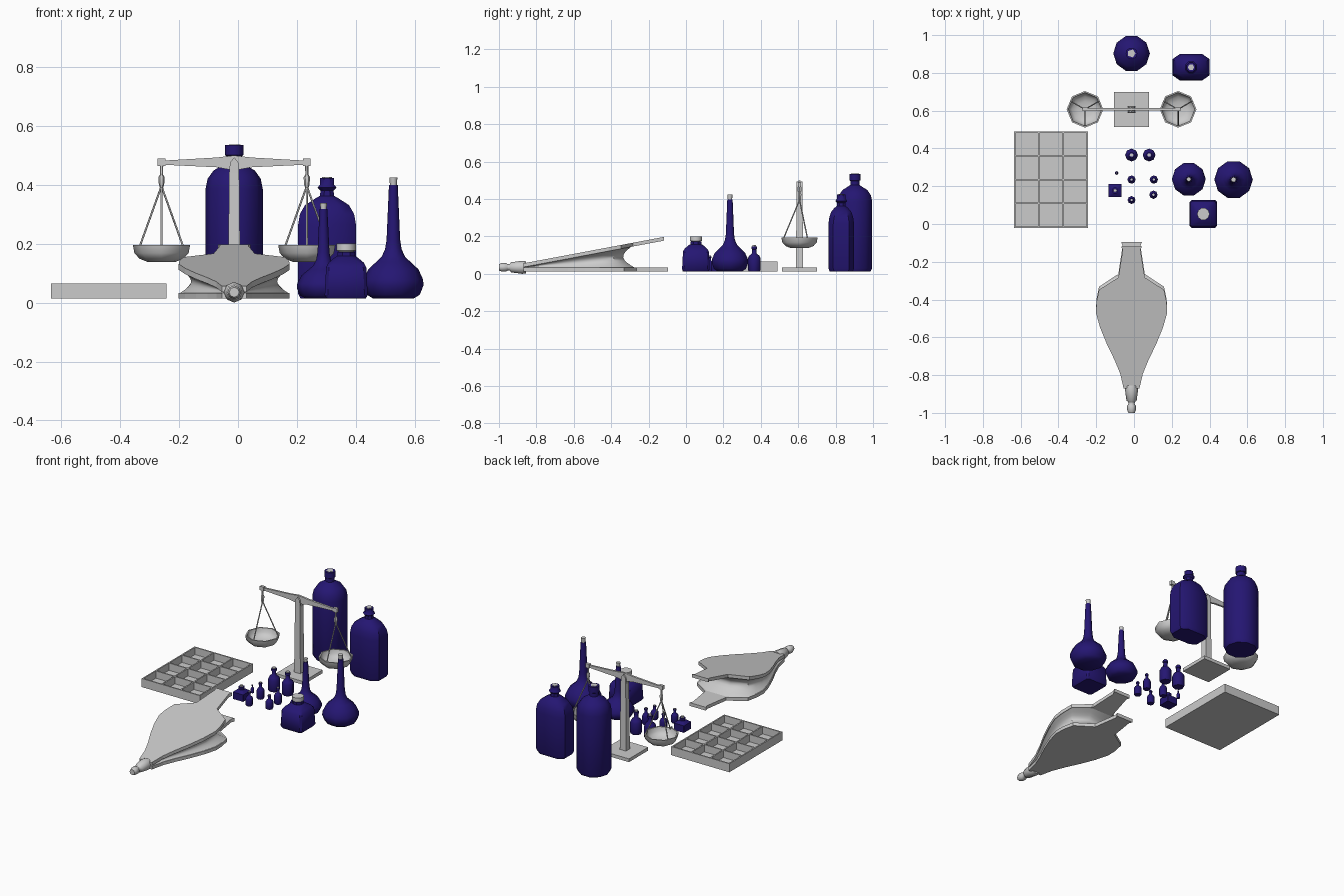
import bpy, bmesh
from math import sin, cos, pi, radians
from mathutils import Vector

if "Cube" in bpy.data.objects:
    bpy.data.objects.remove(bpy.data.objects["Cube"])

CX, Z0 = -0.013, 0.013
glass = bpy.data.materials.new("dark_blue_glass")
glass.diffuse_color = (0.018, 0.008, 0.17, 1)
glass.use_nodes = True
glass.node_tree.nodes["Principled BSDF"].inputs["Base Color"].default_value = glass.diffuse_color


def finish(bm, name, mat=None, smooth=None):
    bmesh.ops.recalc_face_normals(bm, faces=bm.faces)
    me = bpy.data.meshes.new(name)
    bm.to_mesh(me)
    bm.free()
    ob = bpy.data.objects.new(name, me)
    bpy.context.collection.objects.link(ob)
    if mat:
        me.materials.append(mat)
    if smooth:
        me.polygons.foreach_set("use_smooth", [True] * len(me.polygons))
        me.set_sharp_from_angle(angle=radians(smooth))
    return ob


def loft(name, rings, mat=None, smooth=None, caps=True):
    """Skin a list of equal-length point rings."""
    bm = bmesh.new()
    vs = [[bm.verts.new(p) for p in r] for r in rings]
    n = len(vs[0])
    for a, b in zip(vs, vs[1:]):
        for i in range(n):
            bm.faces.new((a[i], a[(i + 1) % n], b[(i + 1) % n], b[i]))
    if caps:
        bm.faces.new(vs[0])
        bm.faces.new(vs[-1])
    return finish(bm, name, mat, smooth)


def lathe(name, prof, at, n=8, mat=None, axis="z", smooth=50):
    rings = []
    for r, h in prof:
        ring = []
        for i in range(n):
            u, v = r * cos(2 * pi * i / n), r * sin(2 * pi * i / n)
            ring.append(Vector(at) + (Vector((u, v, h)) if axis == "z" else Vector((u, h, v))))
        rings.append(ring)
    return loft(name, rings, mat, smooth)


def octa(name, prof, at, mat=None):
    """Stack of chamfered rectangles: half width, half depth, height, corner factor."""
    rings = []
    for a, b, h, k in prof:
        q = [(a, b * k), (a * k, b), (-a * k, b), (-a, b * k)]
        q += [(-x, -y) for x, y in q]
        rings.append([(at[0] + x, at[1] + y, h) for x, y in q])
    return loft(name, rings, mat, 40)


def box(name, x0, x1, y0, y1, z0, z1):
    return loft(name, [[(x0, y0, z), (x1, y0, z), (x1, y1, z), (x0, y1, z)] for z in (z0, z1)])


def rod(name, p, q, r, n=5):
    p, q = Vector(p), Vector(q)
    rot = (q - p).to_track_quat("Z", "Y")
    loft(name, [[c + rot @ Vector((r * cos(2 * pi * i / n), r * sin(2 * pi * i / n), 0))
                 for i in range(n)] for c in (p, q)], smooth=80)


# compartment tray
tx0, tx1, ty0, ty1, tz = -0.635, -0.243, -0.02, 0.49, 0.065
w = 0.008
box("tray_floor", tx0, tx1, ty0, ty1, Z0, Z0 + 0.008)
for i in range(4):
    x = tx0 + (tx1 - tx0 - w) * i / 3
    box("tray_long_wall", x, x + w, ty0, ty1, Z0 + 0.008, tz)
for i in range(5):
    y = ty0 + (ty1 - ty0 - w) * i / 4
    box("tray_cross_wall", tx0 + w, tx1 - w, y, y + w, Z0 + 0.008, tz)

# large round bottle and oval bottle
lathe("large_bottle", [(.088, Z0), (.097, .03), (.097, .385), (.09, .42), (.07, .448), (.038, .467),
                       (.026, .475), (.026, .497), (.031, .50), (.031, .535)], (CX, .903, 0), 10, glass)
lathe("large_bottle_cork", [(.022, .52), (.022, .537)], (CX, .903, 0), 5)
K = 0.414
octa("oval_bottle", [(.09, .062, Z0, .62), (.098, .069, .03, .62), (.098, .069, .265, .62), (.092, .064, .30, .6),
                     (.075, .055, .33, .55), (.04, .036, .353, K), (.024, .024, .362, K), (.022, .022, .38, K),
                     (.032, .032, .39, K), (.024, .024, .40, K), (.024, .024, .423, K)], (.302, .83), glass)
lathe("oval_bottle_cork", [(.017, .41), (.017, .426)], (.302, .83, 0), 6)

# long-necked flasks
flask = [(.068, 0), (.09, .014), (.102, .045), (.101, .065), (.085, .1), (.058, .125), (.04, .142),
         (.028, .168), (.023, .20), (.015, .385)]
for x, y, sr, sz in ((.527, .235, 1, 1), (.29, .237, .88, .79)):
    lathe("flask", [(r * sr, Z0 + h * sz) for r, h in flask], (x, y, 0), 10, glass)
    lathe("flask_cork", [(.011 * sr, Z0 + .38 * sz), (.014 * sr, Z0 + .412 * sz)], (x, y, 0), 8)

# square bottle with wide cork
octa("square_bottle", [(.066, .067, Z0, .85), (.073, .074, .025, .85), (.068, .069, .12, .85), (.06, .06, .135, .75),
                       (.04, .04, .152, K), (.03, .03, .158, K), (.03, .03, .172, K)], (.367, .053), glass)
lathe("square_bottle_cork", [(.026, .165), (.026, .174), (.033, .176), (.033, .20)], (.367, .053, 0), 10)

# small vials
vial = [(.88, 0), (1, .06), (1, .5), (.8, .6), (.38, .68), (.34, .84), (.46, .86), (.46, .95)]
for x, y, r, h in ((CX, .365, .034, .14), (.08, .365, .034, .14), (CX, .235, .022, .10), (.105, .235, .022, .10),
                   (CX, .127, .021, .085), (.103, .155, .022, .085), (-.092, .27, .01, .05)):
    lathe("vial", [(a * r, Z0 + b * h) for a, b in vial], (x, y, 0), 8, glass)
    lathe("vial_cork", [(.3 * r, Z0 + .9 * h), (.3 * r, Z0 + h)], (x, y, 0), 6)
octa("square_vial", [(.035, .035, Z0, .95), (.035, .035, .055, .95), (.016, .016, .07, K), (.016, .016, .085, K)],
     (-.10, .177), glass)
lathe("square_vial_cork", [(.01, .08), (.01, .093)], (-.10, .177, 0), 6)

# balance: base, post with fork, beam
SY = .607
box("scale_base", CX - .0925, CX + .0925, SY - .0925, SY + .0925, Z0, .033)
loft("scale_post", [[(CX + sx * a, SY + sy * b, z) for sx, sy in ((1, 1), (-1, 1), (-1, -1), (1, -1))]
                    for a, b, z in ((.021, .019, .033), (.017, .016, .44))])
fork = [(-.017, .44), (.017, .44), (.014, .475), (0, .493), (-.014, .475)]
for s in (-1, 1):
    loft("scale_fork", [[(CX + x, SY + s * y, z) for x, z in fork] for y in (.007, .016)])
beam = [(-.25, .468), (-.06, .459), (0, .448), (.06, .459), (.25, .468), (.25, .481), (.06, .492), (0, .499),
        (-.06, .492), (-.25, .481)]
loft("scale_beam", [[(CX + x, SY + y, z) for x, z in beam] for y in (-.006, .006)])

# hangers, cords and pans
for s in (-1, 1):
    px = CX + s * .2465
    box("beam_end", px - .013, px + .013, SY - .009, SY + .009, .464, .488)
    lathe("pan_hanger", [(.006, .464), (.005, .435), (.011, .425), (.009, .40), (.006, .39)], (px, SY, 0), 6)
    for a in (-90, 30, 150):
        rod("pan_cord", (px, SY, .395), (px + .086 * cos(radians(a)), SY + .086 * sin(radians(a)), .188), .0035)
    lathe("scale_pan", [(.045, .137), (.075, .149), (.092, .168), (.097, .195), (.089, .195), (.084, .171),
                        (.069, .156), (.042, .145)], (px, SY, 0), 8)

# bellows: tilted top board over flat bottom board
half = [(.055, -.095), (.047, -.115), (.07, -.265), (.172, -.332), (.186, -.40), (.188, -.46), (.166, -.54),
        (.13, -.63), (.09, -.715), (.06, -.79), (.042, -.87)]


def mirrored(pts):
    return [(x, y) for x, y in pts] + [(-x, y) for x, y in reversed(pts)]


def top_y(y):
    return -.87 + (y + .87) * .97


def under(y):
    return .036 + .188 * (y + .87)


outline = mirrored(half)
loft("bellows_bottom_board", [[(CX + x, y, z) for x, y in outline] for z in (Z0, .033)])
loft("bellows_top_board", [[(CX + x, top_y(y), under(top_y(y)) + d) for x, y in outline] for d in (0, .02)])

# pinched leather sides
skin = mirrored([(.07, -.275)] + half[3:])
rings = []
for i in range(9):
    t = i / 8
    s = sin(pi * t)
    ring = []
    for x, y in skin:
        yy = y * (1 - t) + top_y(y) * t
        z = .033 * (1 - t) + under(top_y(y)) * t
        ring.append((CX + x * .97 * (1 - .2 * s), -.86 + (yy + .86) * (1 - .09 * s), z))
    rings.append(ring)
loft("bellows_leather", rings, smooth=45)

# nozzle
lathe("bellows_nozzle", [(.032, -.855), (.035, -.875), (.027, -.935), (.018, -.942), (.016, -.952), (.023, -.962),
                         (.023, -.985), (.017, -1.0)], (CX, 0, .035), 8, axis="y")
